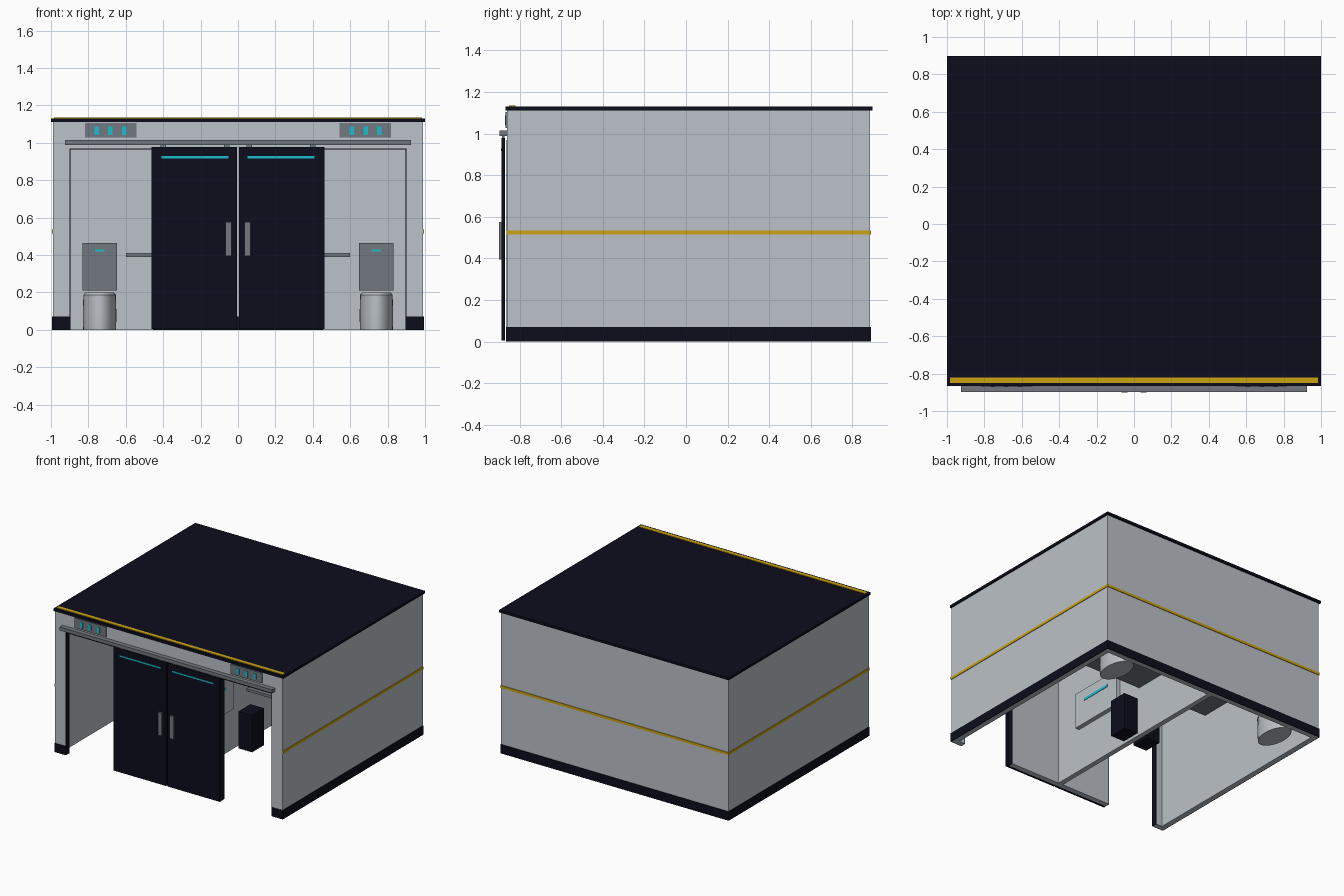
import bpy, bmesh, math

if "Cube" in bpy.data.objects:
    bpy.data.objects.remove(bpy.data.objects["Cube"], do_unlink=True)


def material(name, r, g, b):
    m = bpy.data.materials.new(name)
    m.use_nodes = True
    m.diffuse_color = (r, g, b, 1)
    m.node_tree.nodes["Principled BSDF"].inputs["Base Color"].default_value = (r, g, b, 1)
    return m


WALL = material("light grey", 0.50, 0.54, 0.58)
NAVY = material("dark navy", 0.004, 0.004, 0.012)
STEEL = material("steel grey", 0.17, 0.19, 0.22)
GOLD = material("gold", 0.60, 0.37, 0.006)
CYAN = material("cyan light", 0.01, 0.52, 0.62)


def finish(name, bm, mat):
    me = bpy.data.meshes.new(name)
    bm.to_mesh(me)
    bm.free()
    me.materials.append(mat)
    ob = bpy.data.objects.new(name, me)
    bpy.context.collection.objects.link(ob)
    return ob


def box(name, xs, ys, zs, mat):
    """Box from its x, y and z ranges."""
    bm = bmesh.new()
    bmesh.ops.create_cube(bm, size=1)
    for v in bm.verts:
        for i, (lo, hi) in enumerate((xs, ys, zs)):
            v.co[i] = hi if v.co[i] > 0 else lo
    return finish(name, bm, mat)


def pair(name, xs, ys, zs, mat):
    """Box and its mirror image across x = 0."""
    box("left_" + name, xs, ys, zs, mat)
    box("right_" + name, (-xs[1], -xs[0]), ys, zs, mat)


def oval(name, cx, cy, rings, mat, n=32):
    """Closed oval solid lofted through (half width, half depth, height) rings."""
    bm = bmesh.new()
    loops = []
    for rx, ry, z in rings:
        loops.append([bm.verts.new((cx + rx * math.cos(2 * math.pi * i / n),
                                    cy + ry * math.sin(2 * math.pi * i / n), z))
                      for i in range(n)])
    for a, b in zip(loops, loops[1:]):
        for i in range(n):
            bm.faces.new((a[i], a[(i + 1) % n], b[(i + 1) % n], b[i]))
    bm.faces.new(loops[0][::-1])
    bm.faces.new(loops[-1])
    ob = finish(name, bm, mat)
    bpy.ops.object.select_all(action='DESELECT')
    ob.select_set(True)
    bpy.context.view_layer.objects.active = ob
    bpy.ops.object.shade_smooth_by_angle(angle=math.radians(40))


W, F, B, T = 0.99, -0.86, 0.885, 0.04      # half width, front, back, wall thickness
TOP, HEAD = 1.11, 0.97                     # wall top, door opening top
IN, OUT = 0.45, 0.90                       # door opening edges

# Shell
pair("side_wall", (W - T, W), (F, B), (0, TOP), WALL)
box("back_wall", (T - W, W - T), (B - T, B), (0, TOP), WALL)
pair("front_corner_wall", (OUT, W - T), (F, F + T), (0, TOP), WALL)
box("front_header_wall", (-OUT, OUT), (F, F + T), (HEAD, TOP), WALL)
box("front_centre_wall", (-IN, IN), (F, F + T), (0, HEAD), WALL)
box("partition_wall", (-T / 2, T / 2), (F + T, B - T), (0, TOP), WALL)
box("roof", (-1, 1), (F - 0.007, 0.897), (TOP, 1.13), NAVY)
box("roof_stripe", (-0.985, 0.985), (-0.85, -0.82), (1.13, 1.134), GOLD)

# Skirting and gold band
for part, z, mat in (("skirting", (0, 0.07), NAVY), ("band", (0.515, 0.535), GOLD)):
    pair("side_" + part, (W, W + 0.005), (F - 0.003, B + 0.005), z, mat)
    box("back_" + part, (-W, W), (B, B + 0.005), z, mat)
pair("corner_skirting", (OUT, W), (F - 0.004, F), (0, 0.07), NAVY)
box("centre_skirting", (-IN, IN), (F - 0.004, F), (0, 0.07), NAVY)

# Opening frames
pair("outer_jamb", (OUT - 0.005, OUT), (F - 0.003, F + T), (0, HEAD), NAVY)
pair("inner_jamb", (IN, IN + 0.005), (F - 0.003, F + T), (0, HEAD), NAVY)
pair("head_frame", (IN, OUT), (F - 0.003, F + T), (HEAD - 0.006, HEAD), NAVY)

# Sliding doors
pair("sliding_door", (0.005, 0.462), (-0.887, -0.869), (0.005, 0.978), NAVY)
pair("door_light", (0.05, 0.41), (-0.890, -0.887), (0.917, 0.928), CYAN)
pair("door_handle", (0.035, 0.067), (-0.9, -0.887), (0.395, 0.575), STEEL)
for x in (0.06, 0.40):
    pair("door_hanger", (x - 0.015, x + 0.015), (-0.884, -0.872), (0.97, 0.995), STEEL)
box("door_rail", (-0.925, 0.925), (-0.897, F), (0.988, 1.015), STEEL)

# Indicator signs
pair("sign_plate", (0.543, 0.817), (F - 0.008, F), (1.027, 1.105), STEEL)
for x in (0.608, 0.682, 0.755):
    pair("sign_light", (x - 0.012, x + 0.012), (F - 0.011, F - 0.008), (1.042, 1.087), CYAN)

# Partition fittings
pair("wall_unit", (T / 2, 0.055), (-0.59, -0.13), (0.34, 0.62), WALL)
pair("wall_unit_light", (0.055, 0.058), (-0.49, -0.23), (0.525, 0.545), CYAN)
pair("waste_bin", (0.045, 0.165), (-0.06, 0.09), (0, 0.29), NAVY)
pair("counter", (T / 2, 0.60), (0.08, 0.45), (0.39, 0.41), STEEL)

# Toilets
for side, s in (("left", 1), ("right", -1)):
    oval(side + "_toilet_bowl", 0.74 * s, 0.69,
         ((0.088, 0.155, 0), (0.09, 0.16, 0.08), (0.087, 0.157, 0.175)), WALL)
    oval(side + "_toilet_seat", 0.74 * s, 0.69,
         ((0.087, 0.165, 0.175), (0.087, 0.165, 0.187), (0.075, 0.15, 0.2)), WALL)
pair("cistern", (0.648, 0.832), (0.76, B - T), (0.21, 0.465), STEEL)
pair("cistern_light", (0.715, 0.765), (0.757, 0.76), (0.418, 0.43), CYAN)
